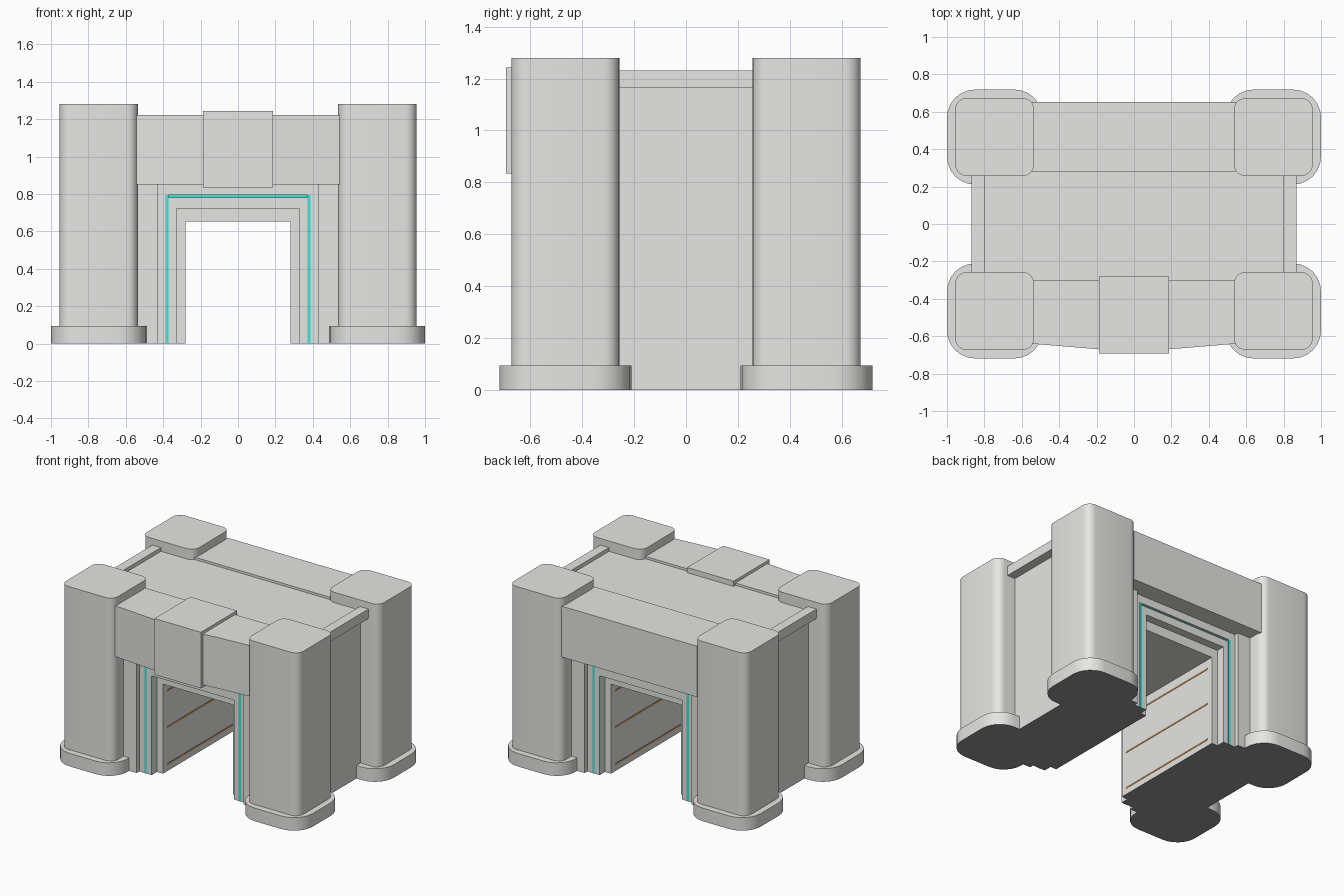
import bpy, bmesh, math

if "Cube" in bpy.data.objects:
    bpy.data.objects.remove(bpy.data.objects["Cube"])


def material(name, rgb):
    m = bpy.data.materials.new(name)
    m.diffuse_color = (*rgb, 1)
    m.use_nodes = True
    m.node_tree.nodes["Principled BSDF"].inputs["Base Color"].default_value = m.diffuse_color
    return m


GREY = material("stone_grey", (0.79, 0.79, 0.77))
DARK = material("underside_dark_grey", (0.30, 0.30, 0.30))
CYAN = material("glow_cyan", (0.05, 0.78, 0.67))
BROWN = material("trim_orange_brown", (0.60, 0.32, 0.13))


def prism(name, pts, lo, hi, axis="z", mat=GREY, smooth=False):
    """Extrude a 2D outline: (x, y) along z, or (x, z) along y."""
    def place(p, d):
        return (p[0], p[1], d) if axis == "z" else (p[0], d, p[1])
    bm = bmesh.new()
    a = [bm.verts.new(place(p, lo)) for p in pts]
    b = [bm.verts.new(place(p, hi)) for p in pts]
    bm.faces.new(a)
    bm.faces.new(b)
    for i in range(len(pts)):
        j = (i + 1) % len(pts)
        bm.faces.new((a[i], a[j], b[j], b[i]))
    bmesh.ops.recalc_face_normals(bm, faces=bm.faces)
    # faces resting on the ground are dark
    for f in bm.faces:
        if all(v.co.z < 0.001 for v in f.verts):
            f.material_index = 1
    me = bpy.data.meshes.new(name)
    bm.to_mesh(me)
    bm.free()
    me.materials.append(mat)
    me.materials.append(DARK)
    ob = bpy.data.objects.new(name, me)
    bpy.context.collection.objects.link(ob)
    if smooth:
        bpy.ops.object.select_all(action="DESELECT")
        ob.select_set(True)
        bpy.context.view_layer.objects.active = ob
        bpy.ops.object.shade_smooth_by_angle(angle=math.radians(40))
    return ob


def box(name, x0, x1, y0, y1, z0, z1, mat=GREY):
    return prism(name, [(x0, y0), (x1, y0), (x1, y1), (x0, y1)], z0, z1, mat=mat)


def rounded(cx, cy, hx, hy, r, seg):
    pts = []
    for k, (sx, sy) in enumerate([(1, 1), (-1, 1), (-1, -1), (1, -1)]):
        for i in range(seg + 1):
            t = math.pi / 2 * (k + i / seg)
            pts.append((cx + sx * (hx - r) + r * math.cos(t),
                        cy + sy * (hy - r) + r * math.sin(t)))
    return pts


def arch(name, ox, oz, ix, iz, y0, y1, mat=GREY):
    pts = [(-ox, 0), (-ox, oz), (ox, oz), (ox, 0),
           (ix, 0), (ix, iz), (-ix, iz), (-ix, 0)]
    return prism(name, pts, y0, y1, "y", mat)


# main body with the tunnel through it
arch("gate_body", 0.805, 1.205, 0.282, 0.652, -0.46, 0.46)

# corner pillars and their feet
for sx, side in ((-1, "left"), (1, "right")):
    for sy, end in ((-1, "front"), (1, "back")):
        cx, cy = sx * 0.745, sy * 0.465
        prism(f"{end}_{side}_pillar", rounded(cx, cy, 0.21, 0.208, 0.06, 6),
              0, 1.28, smooth=True)
        prism(f"{end}_{side}_foot", rounded(cx, cy, 0.255, 0.254, 0.15, 6),
              0, 0.095, smooth=True)
    # roof rail and tunnel wall stripes
    x0, x1 = sorted((sx * 0.80, sx * 0.87))
    box(f"{side}_roof_rail", x0, x1, -0.3, 0.3, 1.163, 1.232)
    x0, x1 = sorted((sx * 0.2795, sx * 0.287))
    for i, z in enumerate((0.05, 0.32, 0.585)):
        box(f"{side}_wall_stripe_{i + 1}", x0, x1, -0.415, 0.415,
            z - 0.006, z + 0.006, BROWN)

# stepped door frames with a glowing strip, front and back
for sy, end in ((-1, "front"), (1, "back")):
    def span(a, b):
        return sorted((sy * a, sy * b))
    arch(f"{end}_inner_frame", 0.372, 0.78, 0.33, 0.722, *span(0.44, 0.52))
    arch(f"{end}_outer_frame", 0.56, 0.87, 0.387, 0.795, *span(0.44, 0.52))
    # the strip's top run sits deeper in its slot than the sides
    box(f"{end}_glow_top", -0.372, 0.372, *span(0.44, 0.506), 0.78, 0.795, CYAN)
    for sx, side in ((-1, "left"), (1, "right")):
        x0, x1 = sorted((sx * 0.371, sx * 0.388))
        box(f"{end}_{side}_glow_strip", x0, x1, *span(0.44, 0.522), 0, 0.795, CYAN)
        x0, x1 = sorted((sx * 0.43, sx * 0.56))
        box(f"{end}_{side}_jamb", x0, x1, *span(0.50, 0.55), 0, 0.87)

# lintels: straight at the back, slightly pointed at the front
box("back_lintel", -0.545, 0.545, 0.28, 0.652, 0.852, 1.222)
prism("front_lintel", [(-0.545, -0.3), (-0.545, -0.64), (-0.185, -0.67),
                       (0.185, -0.67), (0.545, -0.64), (0.545, -0.3)], 0.852, 1.222)
box("front_keystone", -0.187, 0.187, -0.693, -0.28, 0.835, 1.243)
